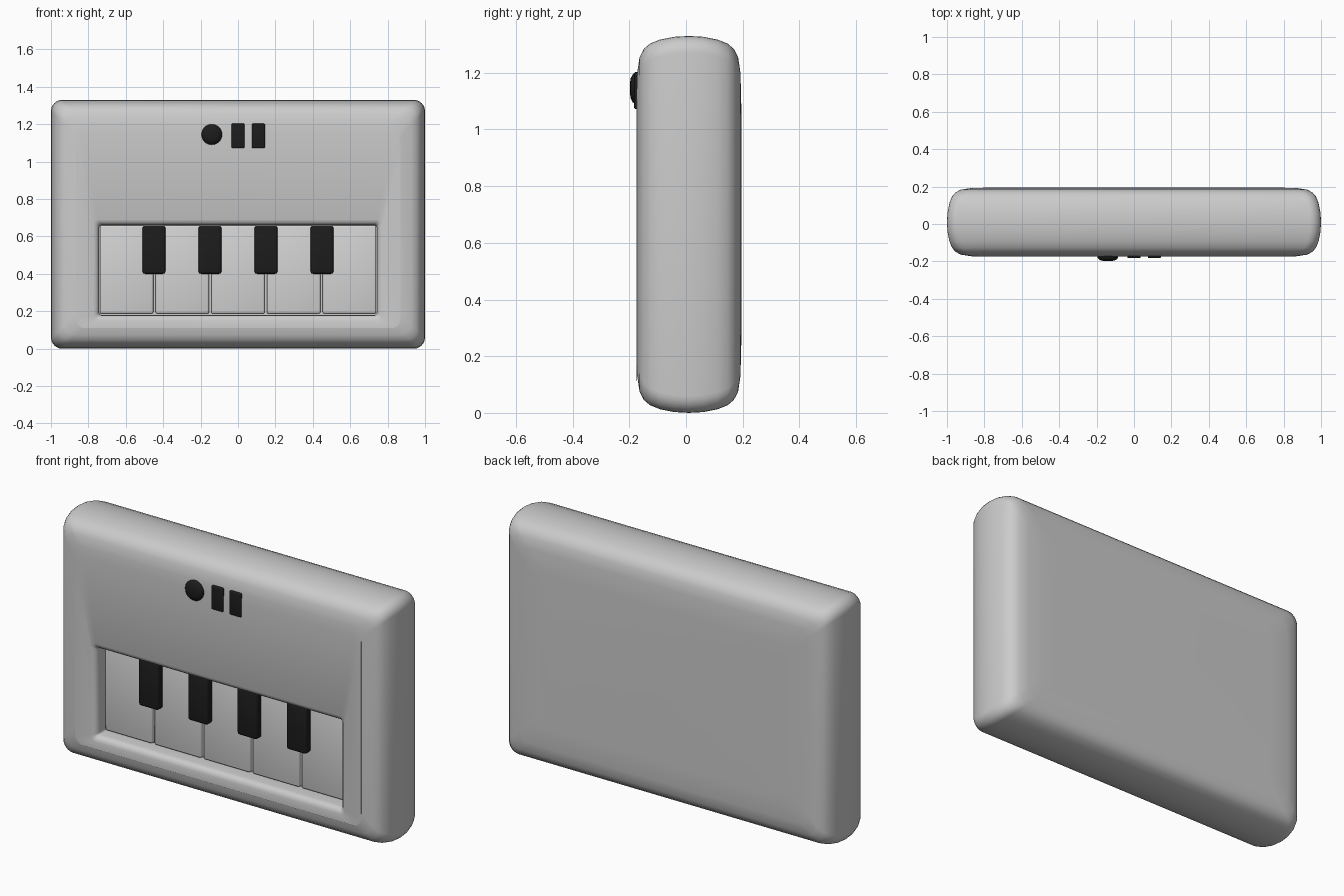
import bpy, bmesh, math
from mathutils import Matrix

cube = bpy.data.objects.get("Cube")
if cube:
    bpy.data.objects.remove(cube, do_unlink=True)


def material(name, rgb):
    m = bpy.data.materials.new(name)
    m.use_nodes = True
    m.diffuse_color = (*rgb, 1)
    m.node_tree.nodes["Principled BSDF"].inputs["Base Color"].default_value = (*rgb, 1)
    return m


SHELL = material("pale grey shell", (0.6, 0.6, 0.6))
IVORY = material("white key", (0.66, 0.66, 0.66))
BLACK = material("black plastic", (0.012, 0.012, 0.012))


def finish(name, bm, mat, angle=40):
    bmesh.ops.recalc_face_normals(bm, faces=bm.faces)
    mesh = bpy.data.meshes.new(name)
    bm.to_mesh(mesh)
    bm.free()
    mesh.materials.append(mat)
    ob = bpy.data.objects.new(name, mesh)
    bpy.context.collection.objects.link(ob)
    bpy.ops.object.select_all(action="DESELECT")
    ob.select_set(True)
    bpy.context.view_layer.objects.active = ob
    bpy.ops.object.shade_smooth_by_angle(angle=math.radians(angle))
    return ob


def ring(bm, hx, z0, z1, r, y, steps=6):
    """Rounded rectangle of vertices in the plane at depth y."""
    verts = []
    corners = [(hx - r, z1 - r), (r - hx, z1 - r), (r - hx, z0 + r), (hx - r, z0 + r)]
    for i, (cx, cz) in enumerate(corners):
        for k in range(steps + 1):
            a = math.pi / 2 * (i + k / steps)
            verts.append(bm.verts.new((cx + r * math.cos(a), y, cz + r * math.sin(a))))
    return verts


def rounded_box(name, x0, x1, y0, y1, z0, z1, mat, bevel):
    bm = bmesh.new()
    size = Matrix.Diagonal((x1 - x0, y1 - y0, z1 - z0, 1))
    centre = Matrix.Translation(((x0 + x1) / 2, (y0 + y1) / 2, (z0 + z1) / 2))
    bmesh.ops.create_cube(bm, size=1, matrix=centre @ size)
    bmesh.ops.bevel(bm, geom=bm.edges[:], offset=bevel, segments=3, profile=0.5, affect="EDGES")
    return finish(name, bm, mat)


# Pillowy shell lofted from back to front, then rolling into the key recess
MID, HALF = 0.01, 0.185
side = [(1.0, 0.24), (0.985, 0.13), (0.94, 0.075), (0.86, 0.046), (0.74, 0.027),
        (0.55, 0.013), (0.28, 0.003)]
profile = [(MID + HALF * t, d) for t, d in side] + [(MID, 0)]
profile += [(MID - HALF * t, d) for t, d in reversed(side)]
bm = bmesh.new()
rings = [ring(bm, 1 - d, d, 1.33 - d, 0.06, y) for y, d in profile[:-1]]
rings.append(ring(bm, 0.87, 0.11, 1.15, 0.05, -0.174))
for grow, y in [(0.03, -0.174), (0.014, -0.168), (0.004, -0.157), (0, -0.14), (0, -0.07)]:
    rings.append(ring(bm, 0.742 + grow, 0.18 - grow, 0.66 + grow, 0.012 + grow * 0.5, y))
for a, b in zip(rings, rings[1:]):
    for i in range(len(a)):
        j = (i + 1) % len(a)
        bm.faces.new((a[i], a[j], b[j], b[i]))
bm.faces.new(rings[0])
bm.faces.new(rings[-1])
finish("shell", bm, SHELL, 50)

# Five white keys, with black keys over the gaps
PITCH, GAP = 0.298, 0.006
for i in range(5):
    c = (i - 2) * PITCH
    rounded_box(f"white_key_{i + 1}", c - PITCH / 2 + GAP, c + PITCH / 2 - GAP,
                -0.1, -0.06, 0.187, 0.659, IVORY, 0.01)
for i in range(4):
    c = (i - 1.5) * PITCH * 1.005
    rounded_box(f"black_key_{i + 1}", c - 0.061, c + 0.061, -0.14, -0.08, 0.4, 0.659, BLACK, 0.014)

# Round knob with a domed face
bm = bmesh.new()
loops = []
for r, y in [(0.055, -0.15), (0.055, -0.18), (0.049, -0.188), (0.036, -0.195), (0.018, -0.198)]:
    m = Matrix.Translation((-0.14, y, 1.145)) @ Matrix.Rotation(math.pi / 2, 4, "X")
    loops.append(bmesh.ops.create_circle(bm, segments=32, radius=r, matrix=m)["verts"])
for a, b in zip(loops, loops[1:]):
    for i in range(32):
        j = (i + 1) % 32
        bm.faces.new((a[i], a[j], b[j], b[i]))
bm.faces.new(loops[0])
bm.faces.new(loops[-1])
finish("round_knob", bm, BLACK)

# Two slim push buttons
for name, c in [("button_inner", 0.0), ("button_outer", 0.109)]:
    rounded_box(name, c - 0.035, c + 0.035, -0.183, -0.15, 1.072, 1.203, BLACK, 0.006)
